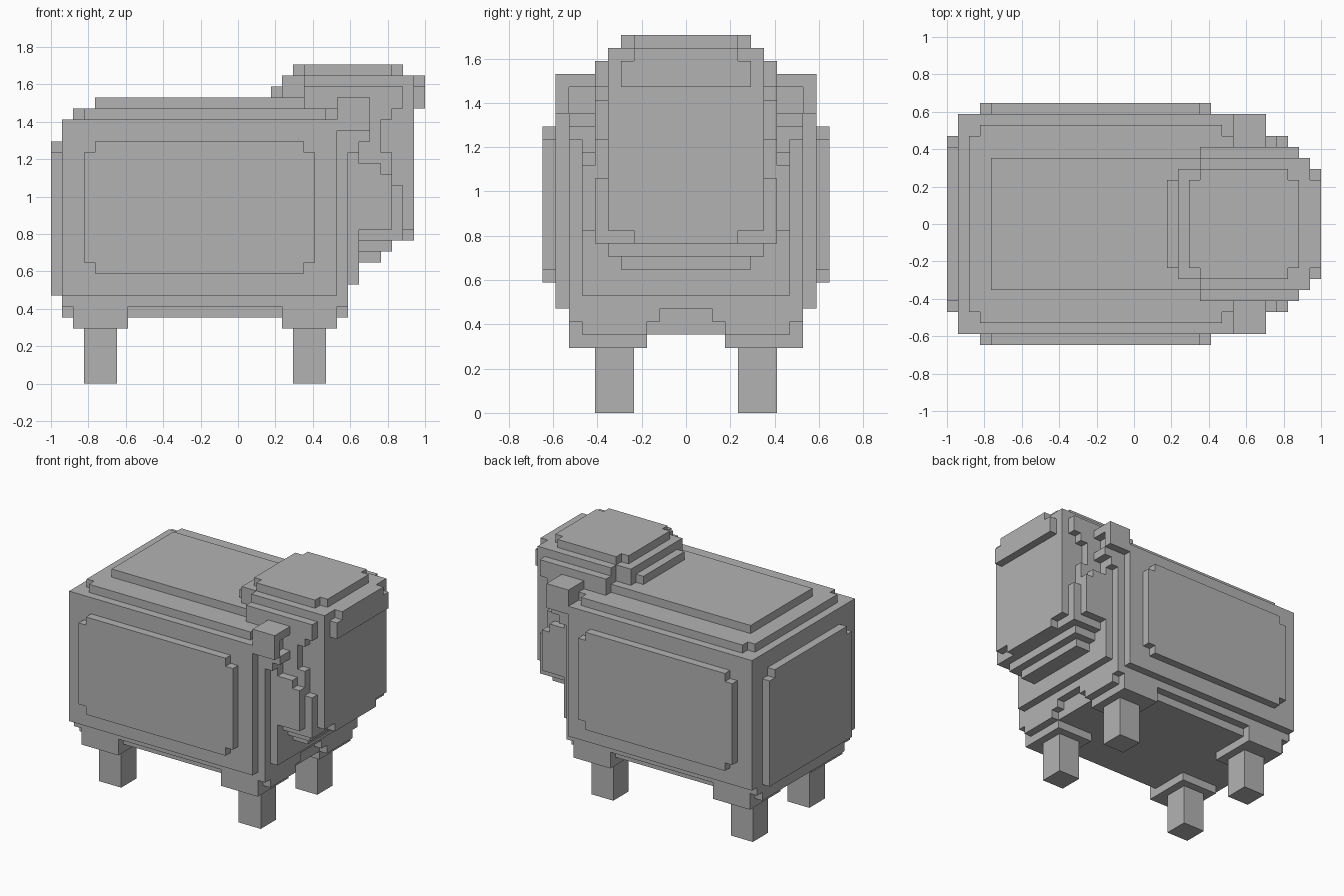
import bpy, bmesh

if "Cube" in bpy.data.objects:
    bpy.data.objects.remove(bpy.data.objects["Cube"])

V = 1 / 17          # block size: 34 blocks along x
grey = bpy.data.materials.new("plain grey")
grey.diffuse_color = (0.45, 0.45, 0.45, 1)
grey.use_nodes = True
grey.node_tree.nodes["Principled BSDF"].inputs["Base Color"].default_value = grey.diffuse_color
taken = set()       # cells of all parts
parts = {}


def block(x0, x1, y0, y1, z0, z1):
    """Cells of a box mirrored over y; y is distance from the middle."""
    out = set()
    for x in range(x0, x1):
        for y in range(y0, y1):
            for z in range(z0, z1):
                out |= {(x, y, z), (x, -1 - y, z)}
    return out


def part(name, boxes, cuts=()):
    cells = set().union(*(block(*b) for b in boxes))
    cells -= set().union(*(block(*c) for c in cuts))
    parts[name] = cells - taken
    taken.update(cells)


# woolly body with padded sides, back and rump
part("body_fleece", [
    (1, 26, 0, 10, 8, 24),
    (1, 27, 0, 9, 7, 23), (1, 27, 0, 8, 6, 7),
    (3, 24, 10, 11, 11, 21), (4, 23, 10, 11, 10, 22),
    (2, 26, 0, 8, 24, 25), (3, 25, 0, 9, 24, 25),
    (4, 24, 0, 6, 25, 26),
    (0, 1, 0, 8, 8, 21), (0, 1, 0, 7, 8, 22),
    (2, 7, 8, 9, 6, 7), (21, 26, 8, 9, 6, 7),
], cuts=[(26, 27, 0, 3, 6, 7), (26, 27, 0, 2, 7, 8)])

# neck and chest
part("neck", [
    (26, 28, 0, 8, 9, 22), (27, 28, 8, 9, 21, 22),
    (26, 29, 0, 9, 22, 23), (26, 28, 0, 7, 22, 26),
])

# head with cheeks, stepped chin and inset eye area
part("head", [
    (28, 33, 0, 6, 14, 24), (28, 32, 6, 7, 14, 18),
    (28, 31, 6, 7, 18, 21), (28, 30, 6, 7, 21, 24),
    (28, 31, 7, 8, 14, 19), (28, 30, 7, 8, 19, 20),
    (28, 33, 0, 4, 13, 14), (28, 32, 0, 7, 13, 14),
    (28, 31, 0, 6, 12, 13), (28, 30, 0, 5, 11, 12),
])

# wool cap on the head
part("head_wool", [
    (22, 32, 0, 4, 28, 29), (23, 31, 0, 5, 28, 29),
    (21, 34, 0, 4, 27, 28), (21, 33, 0, 5, 27, 28), (23, 33, 0, 6, 27, 28),
    (20, 23, 0, 4, 26, 27), (21, 23, 0, 5, 26, 27),
    (23, 32, 0, 7, 25, 27), (28, 31, 0, 7, 24, 25),
    (28, 33, 0, 6, 24, 27), (33, 34, 0, 5, 25, 27),
])

# ears with a hollow front
part("ears", [(26, 29, 7, 10, 23, 26)], cuts=[(28, 29, 7, 9, 23, 25)])

# legs with wool cuffs
for name, x in (("back", 3), ("front", 22)):
    part(name + "_leg_cuffs", [(x - 1, x + 4, 3, 9, 5, 6)])
    part(name + "_legs", [(x, x + 3, 4, 7, 0, 5)])

# mesh each part from its exposed block sides only
for name, cells in parts.items():
    bm = bmesh.new()
    verts = {}
    for c in sorted(cells):
        for a in range(3):
            for s in (0, 1):
                n = list(c)
                n[a] += 2 * s - 1
                if tuple(n) in taken:
                    continue
                quad = []
                for u, w in ((0, 0), (1, 0), (1, 1), (0, 1)):
                    p = list(c)
                    p[a] += s
                    p[(a + 1) % 3] += u
                    p[(a + 2) % 3] += w
                    p = tuple(p)
                    if p not in verts:
                        verts[p] = bm.verts.new((p[0] * V - 1, p[1] * V, p[2] * V))
                    quad.append(verts[p])
                bm.faces.new(quad if s else quad[::-1])
    bmesh.ops.dissolve_limit(bm, angle_limit=0.01, verts=bm.verts, edges=bm.edges)
    mesh = bpy.data.meshes.new(name)
    bm.to_mesh(mesh)
    bm.free()
    mesh.materials.append(grey)
    bpy.context.collection.objects.link(bpy.data.objects.new(name, mesh))
